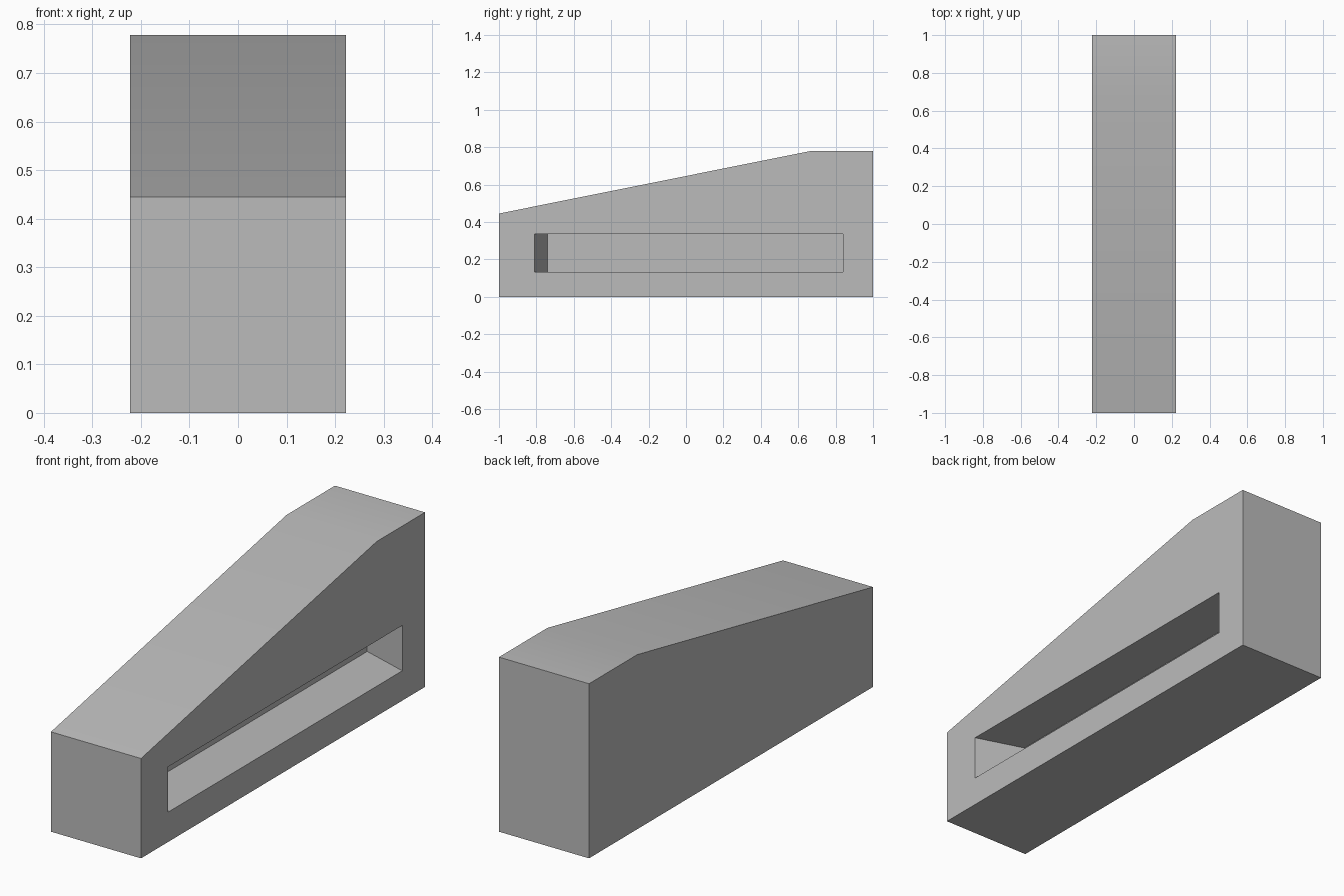
import bpy
import bmesh
import math
from mathutils import Vector

cube = bpy.data.objects.get("Cube")
if cube:
    bpy.data.objects.remove(cube, do_unlink=True)

HALF_WIDTH = 0.222
SLANT = 0.07 / HALF_WIDTH  # the slot leans towards the back as it gets deeper

grey = bpy.data.materials.new("plain grey")
grey.use_nodes = True
colour = (0.5, 0.5, 0.5, 1)
grey.diffuse_color = colour
grey.node_tree.nodes["Principled BSDF"].inputs["Base Color"].default_value = colour


def extrude_profile(name, profile, start_x, sweep):
    """Close a (y, z) profile at start_x and sweep it into a solid."""
    bm = bmesh.new()
    face = bm.faces.new([bm.verts.new((start_x, y, z)) for y, z in profile])
    result = bmesh.ops.extrude_face_region(bm, geom=[face])
    moved = [v for v in result["geom"] if isinstance(v, bmesh.types.BMVert)]
    bmesh.ops.translate(bm, verts=moved, vec=Vector(sweep))
    bmesh.ops.recalc_face_normals(bm, faces=bm.faces)
    mesh = bpy.data.meshes.new(name)
    bm.to_mesh(mesh)
    bm.free()
    mesh.materials.append(grey)
    obj = bpy.data.objects.new(name, mesh)
    bpy.context.collection.objects.link(obj)
    return obj


# Wedge-shaped body with a level top at the back
body = extrude_profile(
    "wedge_body",
    [(-1, 0), (1, 0), (1, 0.778), (0.66, 0.778), (-1, 0.445)],
    -HALF_WIDTH, (2 * HALF_WIDTH, 0, 0))

# Slanted blind slot in the left side, reaching the middle of the body
overshoot = 0.05
depth = HALF_WIDTH + overshoot
front, back, low, high = -0.74, 0.91, 0.133, 0.335
cutter = extrude_profile(
    "slot_cutter",
    [(front, low), (back, low), (back, high), (front, high)],
    0, (depth, -SLANT * depth, 0))
cutter.hide_render = True

slot = body.modifiers.new("slot", "BOOLEAN")
slot.operation = "DIFFERENCE"
slot.solver = "EXACT"
slot.object = cutter

bpy.ops.object.select_all(action="DESELECT")
body.select_set(True)
bpy.context.view_layer.objects.active = body
bpy.ops.object.modifier_apply(modifier=slot.name)
bpy.data.objects.remove(cutter, do_unlink=True)

# Soft bend on the top, crisp edges elsewhere
bpy.ops.object.shade_smooth_by_angle(angle=math.radians(30))
